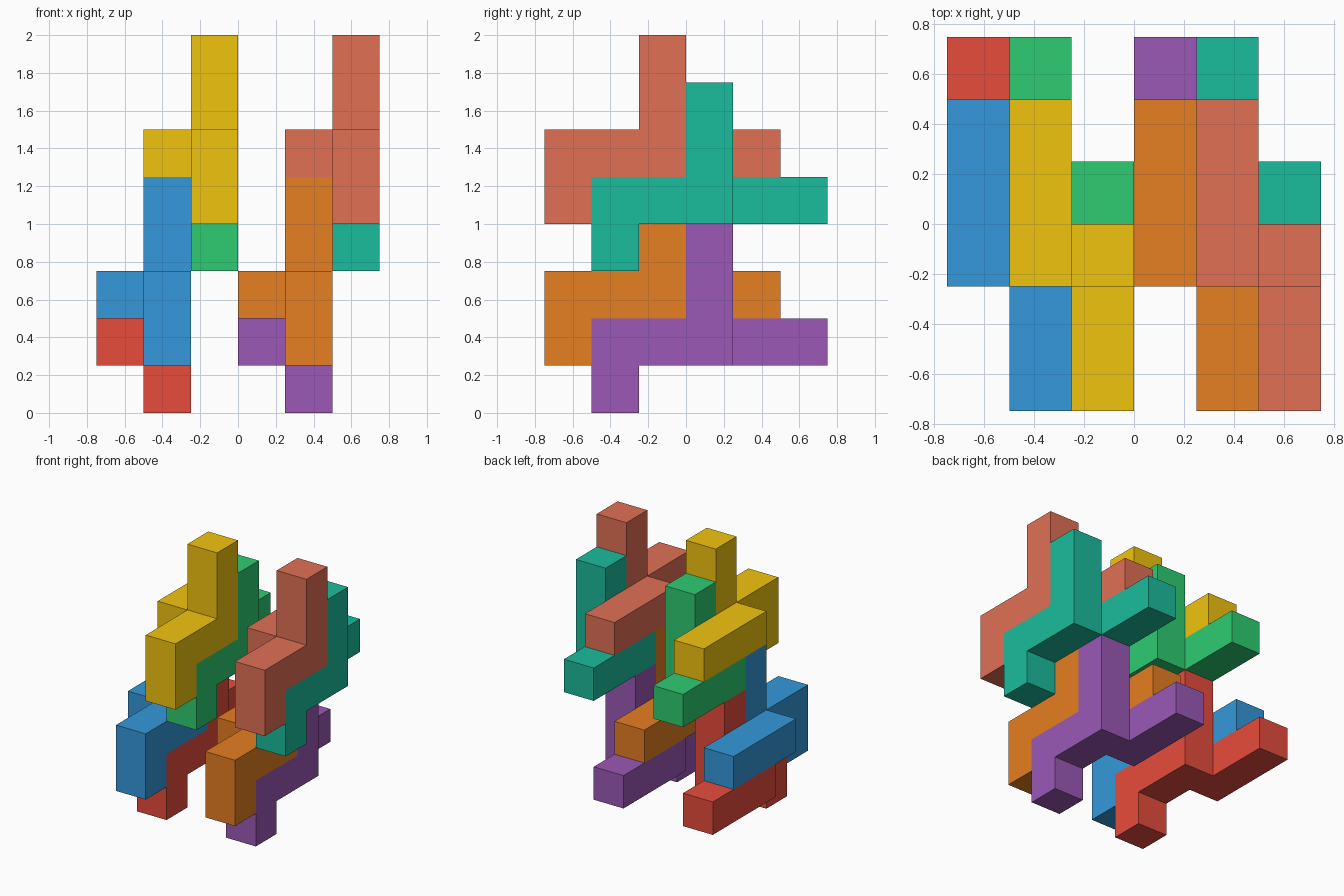
import bpy, bmesh
from mathutils import Vector, Color

if "Cube" in bpy.data.objects:
    bpy.data.objects.remove(bpy.data.objects["Cube"])

U = 0.25  # edge of one cube cell

# Nine-cell block: foot, front beam, upright post, offset rear arm
CELLS = {(1, -2, 0), (1, -2, 1), (1, -1, 1), (1, 0, 1), (1, 0, 2), (1, 0, 3),
         (0, 0, 1), (0, 1, 1), (0, 2, 1)}

# Lattice steps that carry one block to its interlocking neighbours
SIDE, UP, FRONT = Vector((-3, 0, 0)), Vector((1, 0, 3)), Vector((0, -1, 1))

# (side, up, front) steps and display colour of each block
BLOCKS = {
    "purple_block": ((0, 0, 0), (155, 89, 182)),
    "orange_block": ((0, 0, 1), (230, 126, 34)),
    "teal_block": ((0, 1, 0), (26, 188, 156)),
    "salmon_block": ((0, 1, 1), (225, 112, 85)),
    "red_block": ((1, 0, 0), (231, 76, 60)),
    "blue_block": ((1, 0, 1), (52, 152, 219)),
    "green_block": ((1, 1, 0), (46, 204, 113)),
    "yellow_block": ((1, 1, 1), (241, 196, 15)),
}


def block_mesh(name):
    """Outer skin of the cell set, with flush faces merged."""
    bm = bmesh.new()
    for cell in CELLS:
        for axis in range(3):
            for sign in (-1, 1):
                near = list(cell)
                near[axis] += sign
                if tuple(near) in CELLS:
                    continue
                corners = []
                for a, b in ((0, 0), (1, 0), (1, 1), (0, 1)):
                    p = Vector(cell)
                    p[axis] += max(sign, 0)
                    p[(axis + 1) % 3] += a
                    p[(axis + 2) % 3] += b
                    corners.append(bm.verts.new(p * U))
                bm.faces.new(corners if sign > 0 else corners[::-1])
    bmesh.ops.remove_doubles(bm, verts=bm.verts, dist=1e-4)
    bmesh.ops.dissolve_limit(bm, angle_limit=0.01, verts=bm.verts, edges=bm.edges)
    mesh = bpy.data.meshes.new(name)
    bm.to_mesh(mesh)
    bm.free()
    return mesh


# Eight interlocking blocks
for name, ((s, u, f), rgb) in BLOCKS.items():
    obj = bpy.data.objects.new(name, block_mesh(name))
    obj.location = (SIDE * s + UP * u + FRONT * f) * U
    bpy.context.collection.objects.link(obj)
    mat = bpy.data.materials.new(name + "_paint")
    linear = Color([c / 255 for c in rgb]).from_srgb_to_scene_linear()
    mat.diffuse_color = (*linear, 1)
    mat.use_nodes = True
    mat.node_tree.nodes["Principled BSDF"].inputs["Base Color"].default_value = mat.diffuse_color
    obj.data.materials.append(mat)
